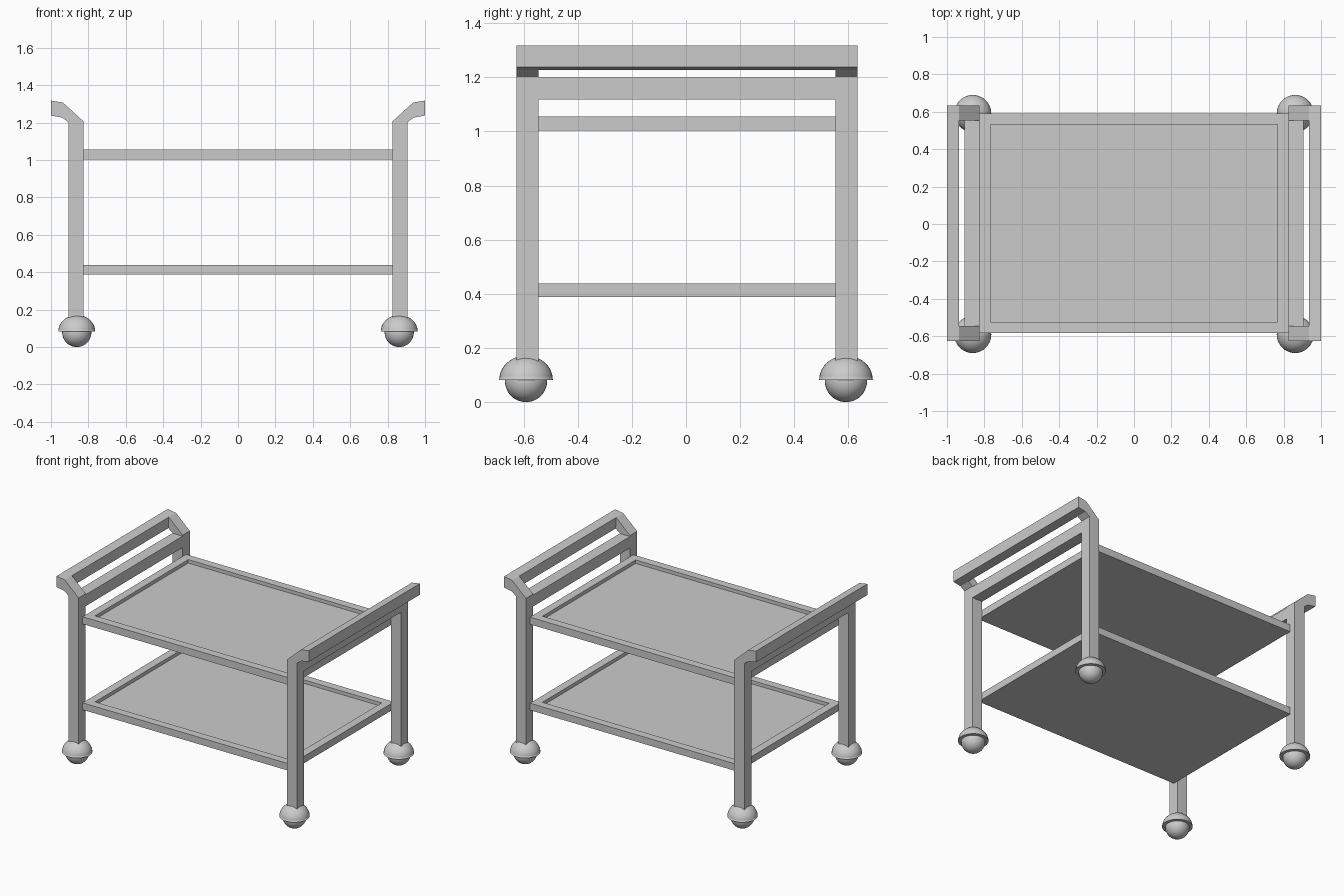
import bpy, bmesh
from mathutils import Matrix

if "Cube" in bpy.data.objects:
    bpy.data.objects.remove(bpy.data.objects["Cube"])

OFF = 0.0035  # slight y offset of the frame relative to the casters


def finish(bm, name):
    bmesh.ops.recalc_face_normals(bm, faces=bm.faces)
    me = bpy.data.meshes.new(name)
    bm.to_mesh(me)
    bm.free()
    ob = bpy.data.objects.new(name, me)
    bpy.context.collection.objects.link(ob)
    return ob


def extrude_profile(name, pts, y0, y1):
    """Extrude an XZ outline from y0 to y1."""
    bm = bmesh.new()
    face = bm.faces.new([bm.verts.new((x, y0, z)) for x, z in pts])
    ext = bmesh.ops.extrude_face_region(bm, geom=[face])
    verts = [v for v in ext["geom"] if isinstance(v, bmesh.types.BMVert)]
    bmesh.ops.translate(bm, verts=verts, vec=(0, y1 - y0, 0))
    return finish(bm, name)


def tray(name, z0, z1, depth=0.025):
    """Shelf with a rim and a sunken middle."""
    bm = bmesh.new()
    bmesh.ops.create_cube(bm, size=1, matrix=Matrix.Translation((0, OFF, (z0 + z1) / 2))
                          @ Matrix.Diagonal((1.65, 1.172, z1 - z0, 1)))
    bm.normal_update()
    top = max(bm.faces, key=lambda f: f.calc_center_median().z)
    bmesh.ops.inset_region(bm, faces=[top], thickness=0.082)
    ext = bmesh.ops.extrude_face_region(bm, geom=[top])
    verts = [v for v in ext["geom"] if isinstance(v, bmesh.types.BMVert)]
    bmesh.ops.translate(bm, verts=verts, vec=(0, 0, -depth))
    if top.is_valid:
        bmesh.ops.delete(bm, geom=[top], context='FACES_ONLY')
    return finish(bm, name)


def ball(name, loc, scale, half=False):
    """Sphere, or its closed upper half."""
    bm = bmesh.new()
    bmesh.ops.create_uvsphere(bm, u_segments=32, v_segments=20, radius=1)
    if half:
        bmesh.ops.bisect_plane(bm, geom=bm.verts[:] + bm.edges[:] + bm.faces[:],
                               plane_co=(0, 0, 0), plane_no=(0, 0, -1), clear_outer=True)
        bmesh.ops.holes_fill(bm, edges=[e for e in bm.edges if e.is_boundary], sides=0)
    bmesh.ops.transform(bm, verts=bm.verts, matrix=Matrix.Translation(loc)
                        @ Matrix.Diagonal((*scale, 1)))
    ob = finish(bm, name)
    for p in ob.data.polygons:
        p.use_smooth = len(p.vertices) <= 4
    return ob


# Shelves
tray("upper_shelf", 1.004, 1.056)
tray("lower_shelf", 0.389, 0.439)

for sx, side in ((-1, "left"), (1, "right")):
    def mx(pts):
        return [(sx * x, z) for x, z in pts]

    # Legs with bent handle arms, and casters
    for sy, end in ((-1, "front"), (1, "back")):
        ya, yb = sorted((sy * 0.549 + OFF, sy * 0.63 + OFF))
        extrude_profile(f"{side}_{end}_leg", mx([
            (0.907, 0.14), (0.907, 1.203), (0.94, 1.227), (1.0, 1.238), (1.0, 1.318),
            (0.936, 1.307), (0.826, 1.207), (0.826, 0.14)]), ya, yb)
        c = (sx * 0.862, sy * 0.591)
        ball(f"{side}_{end}_caster_hood", (*c, 0.082), (0.099, 0.099, 0.09), half=True)
        ball(f"{side}_{end}_caster_ball", (*c, 0.078), (0.078, 0.078, 0.078))

    # Push handle and cross rail
    extrude_profile(f"{side}_handle", mx([
        (1.0, 1.238), (1.0, 1.318), (0.936, 1.307), (0.94, 1.227)]), -0.549 + OFF, 0.549 + OFF)
    extrude_profile(f"{side}_cross_rail", mx([
        (0.826, 1.118), (0.907, 1.118), (0.907, 1.2), (0.826, 1.2)]), -0.549 + OFF, 0.549 + OFF)
